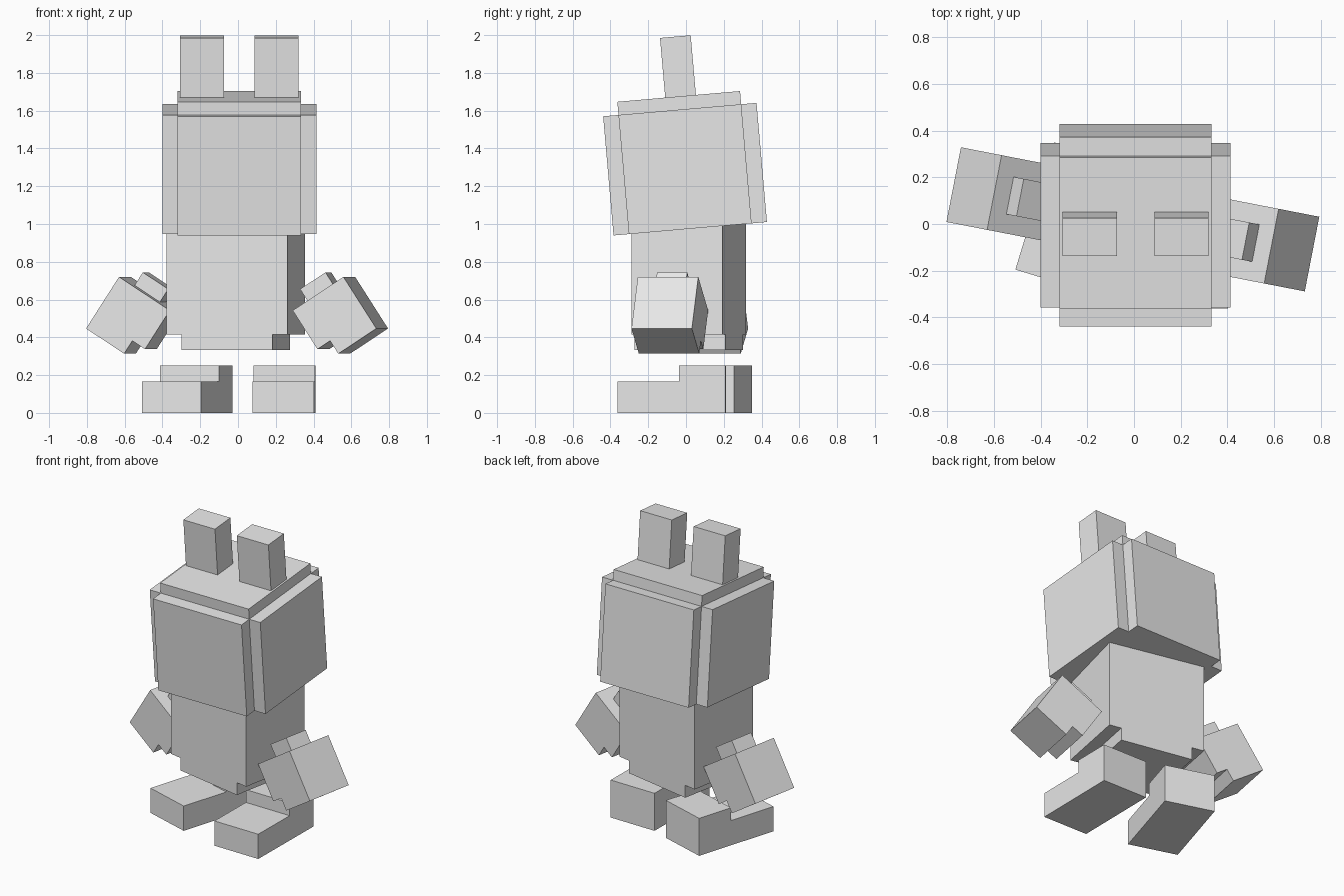
import bpy
import bmesh
from math import radians, sin, cos
from mathutils import Matrix, Vector

cube = bpy.data.objects.get("Cube")
if cube:
    bpy.data.objects.remove(cube, do_unlink=True)

U = 0.0815           # size of one block unit
TURN = radians(-11)  # turn of the torso and hands
ROLL = radians(33)   # outward swing of the hands

grey = bpy.data.materials.new("light_grey")
grey.use_nodes = True
grey.diffuse_color = (0.8, 0.8, 0.8, 1)
bsdf = next(n for n in grey.node_tree.nodes if n.type == "BSDF_PRINCIPLED")
bsdf.inputs["Base Color"].default_value = (0.8, 0.8, 0.8, 1)


def place(x, y, z, turn=0.0, axis="Z"):
    return Matrix.Translation((x, y, z)) @ Matrix.Rotation(turn, 4, axis)


def prism(name, profile, y0, y1, frame):
    """Extrude a flat x-z profile from y0 to y1 inside a frame."""
    bm = bmesh.new()
    face = bm.faces.new([bm.verts.new((x, y0, z)) for x, z in profile])
    moved = bmesh.ops.extrude_face_region(bm, geom=[face])["geom"]
    verts = [v for v in moved if isinstance(v, bmesh.types.BMVert)]
    bmesh.ops.translate(bm, verts=verts, vec=Vector((0, y1 - y0, 0)))
    bmesh.ops.recalc_face_normals(bm, faces=bm.faces)
    mesh = bpy.data.meshes.new(name)
    bm.to_mesh(mesh)
    bm.free()
    mesh.materials.append(grey)
    obj = bpy.data.objects.new(name, mesh)
    bpy.context.collection.objects.link(obj)
    obj.matrix_world = frame
    return obj


def box(name, width, y0, y1, z0, z1, frame, x=0.0):
    a, b = x - width / 2, x + width / 2
    return prism(name, [(a, z0), (b, z0), (b, z1), (a, z1)], y0, y1, frame)


# Head: three crossing boxes, tilted forward, with two ears
head = place(0.007, 0.0225, 0.975, radians(5), "X")
box("head_crown", 8 * U, -4 * U, 4 * U, 0, 0.703, head)
box("head_sides", 10 * U, -4 * U, 4 * U, 0, 0.633, head)
box("head_face_and_back", 8 * U, -5 * U, 5 * U, 0, 0.633, head)
for side, s in (("left", 1), ("right", -1)):
    box(side + "_ear", 0.233, 0.01 - U, 0.01 + U, 0.70, 1.02, head, x=s * 0.197)

# Torso with a narrower hip block below
torso = place(-0.012, 0.015, 0, TURN)
box("torso", 8 * U, -3 * U, 3 * U, 0.415, 1.0, torso)
box("hips", 6 * U, -3 * U, 3 * U, 0.332, 0.415, torso)

# Feet: a stepped profile, low toe and raised heel, placed by the heel
for name, x, y, turn in (("left_foot", 0.247, 0.21, -0.7),
                         ("right_foot", -0.186, 0.3025, -17)):
    foot = place(x, y, 0, radians(turn))
    box(name + "_sole", 4 * U, -7 * U, 0, 0, 0.165, foot)
    box(name + "_heel", 4 * U, -3 * U, 0, 0.165, 0.25, foot)

# Hands: notched blocks with a wrist stub, placed by the upper outer corner
for side, s, x, y in (("left", 1, 0.558, -0.255), ("right", -1, -0.63, -0.025)):
    frame = place(x, y, 0.72, TURN)

    def swing(points):
        return [(s * U * (v * sin(ROLL) - u * cos(ROLL)),
                 -U * (u * sin(ROLL) + v * cos(ROLL))) for u, v in points]

    mitten = [(0, 0), (4, 0), (4, 3), (3, 3), (3, 4), (0, 4)]
    wrist = [(1, -1), (3, -1), (3, 0), (1, 0)]
    prism(side + "_hand", swing(mitten), 0, 4 * U, frame)
    prism(side + "_wrist", swing(wrist), U, 3 * U, frame)
